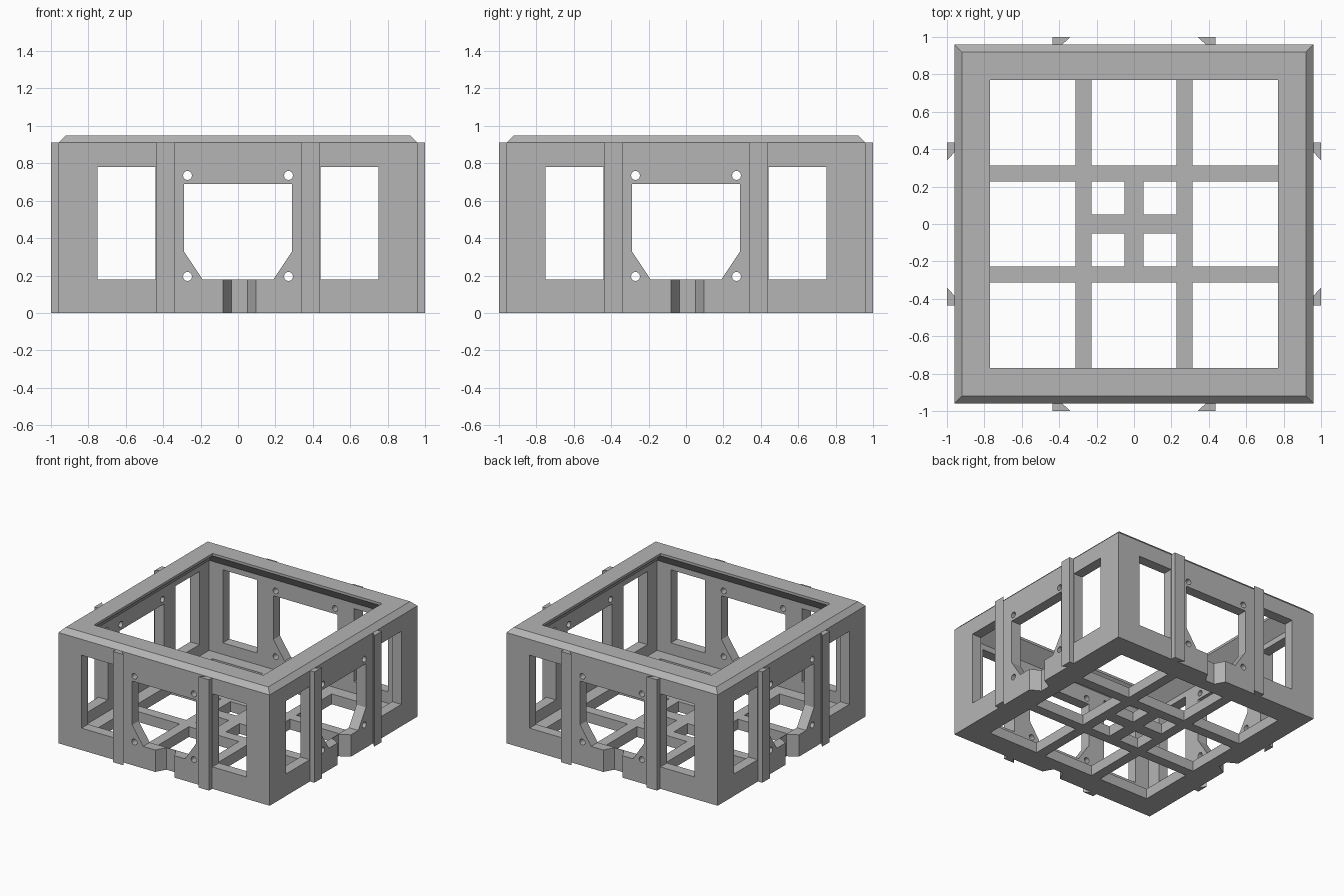
import bpy, bmesh, math
from mathutils import Matrix, Vector

cube = bpy.data.objects.get("Cube")
if cube:
    bpy.data.objects.remove(cube, do_unlink=True)

grey = bpy.data.materials.new("plain_grey")
grey.use_nodes = True
colour = (0.46, 0.46, 0.46, 1)
grey.diffuse_color = colour
grey.node_tree.nodes["Principled BSDF"].inputs["Base Color"].default_value = colour

OUT, IN, LIP = 0.96, 0.875, 0.77   # wall outside, wall inside, lip edge
FLOOR = 0.085                      # floor thickness
RIM, TOP = 0.91, 0.95              # chamfer start, full height


def make(name, bm):
    bmesh.ops.recalc_face_normals(bm, faces=bm.faces)
    mesh = bpy.data.meshes.new(name)
    bm.to_mesh(mesh)
    bm.free()
    mesh.materials.append(grey)
    obj = bpy.data.objects.new(name, mesh)
    bpy.context.scene.collection.objects.link(obj)
    return obj


def prism(bm, points, direction, turn=0):
    """Extrude a closed outline along a direction, turned about z in quarters."""
    rot = Matrix.Rotation(turn * math.pi / 2, 3, 'Z')
    low = [bm.verts.new(rot @ Vector(p)) for p in points]
    high = [bm.verts.new(rot @ (Vector(p) + Vector(direction))) for p in points]
    bm.faces.new(low)
    bm.faces.new(high[::-1])
    for i in range(len(low)):
        j = (i + 1) % len(low)
        bm.faces.new((low[i], low[j], high[j], high[i]))


def box(bm, x0, x1, y0, y1, z0, z1):
    prism(bm, [(x0, y0, z0), (x1, y0, z0), (x1, y1, z0), (x0, y1, z0)], (0, 0, z1 - z0))


# Square ring body: wall, chamfered rim, inner lip and floor ledge
profile = [(OUT, 0), (OUT, RIM), (0.92, TOP), (LIP, TOP), (LIP, 0.93),
           (IN, 0.825), (IN, FLOOR), (LIP, FLOOR), (LIP, 0)]
bm = bmesh.new()
rings = [[bm.verts.new((sx * r, sy * r, z)) for r, z in profile]
         for sx, sy in ((1, 1), (-1, 1), (-1, -1), (1, -1))]
for k in range(4):
    a, b = rings[k], rings[(k + 1) % 4]
    for i in range(len(profile)):
        j = (i + 1) % len(profile)
        bm.faces.new((a[i], a[j], b[j], b[i]))
frame = make("frame", bm)


def cut(outlines, direction):
    """Cut the same outlines through all four walls."""
    bm = bmesh.new()
    for turn in range(4):
        for outline in outlines:
            prism(bm, outline, direction, turn)
    cutter = make("wall_cutter", bm)
    cutter.hide_render = True
    mod = frame.modifiers.new("cut", 'BOOLEAN')
    mod.operation, mod.solver, mod.object = 'DIFFERENCE', 'EXACT', cutter
    graph = bpy.context.evaluated_depsgraph_get()
    mesh = bpy.data.meshes.new_from_object(frame.evaluated_get(graph))
    frame.modifiers.clear()
    frame.data = mesh
    bpy.data.objects.remove(cutter, do_unlink=True)


# Side windows, central openings and screw holes
START, THROUGH = -1.02, (0, 0.2, 0)
SILL, HEAD = 0.18, 0.78
windows = [[(s * x, START, z) for x, z in
            ((0.44, SILL), (0.75, SILL), (0.75, HEAD), (0.44, HEAD))] for s in (-1, 1)]
opening = [(x, START, z) for x, z in
           ((-0.19, SILL), (0.19, SILL), (0.29, 0.33), (0.29, 0.69), (-0.29, 0.69), (-0.29, 0.33))]
holes = [[(s * 0.27 + 0.024 * math.cos(t * math.pi / 8), START,
           z + 0.024 * math.sin(t * math.pi / 8)) for t in range(16)]
         for s in (-1, 1) for z in (0.195, 0.735)]
cut(windows + [opening] + holes, THROUGH)

# Tapered notch at the foot of each wall
notch = [(-0.08 - 0.0225, -1.0, -0.05), (0.095 + 0.0225, -1.0, -0.05),
         (0.05, -0.88, -0.05), (-0.035, -0.88, -0.05)]
cut([notch], (0, 0, 0.27))

# Floor grid with a small cross in the middle
bm = bmesh.new()
for s in (-1, 1):
    a, b = sorted((s * 0.228, s * 0.312))
    box(bm, a, b, -LIP, LIP, 0, FLOOR)
    box(bm, -LIP, LIP, a, b, 0, FLOOR)
box(bm, -0.05, 0.05, -0.23, 0.23, 0, FLOOR)
box(bm, -0.23, 0.23, -0.05, 0.05, 0, FLOOR)
make("floor_grid", bm)

# Undercut slide rails, two on each wall
bm = bmesh.new()
for turn in range(4):
    for s in (-1, 1):
        rail = [(s * 0.437, -1, 0), (s * 0.34, -1, 0), (s * 0.383, -OUT, 0), (s * 0.437, -OUT, 0)]
        prism(bm, rail, (0, 0, RIM), turn)
make("slide_rails", bm)
